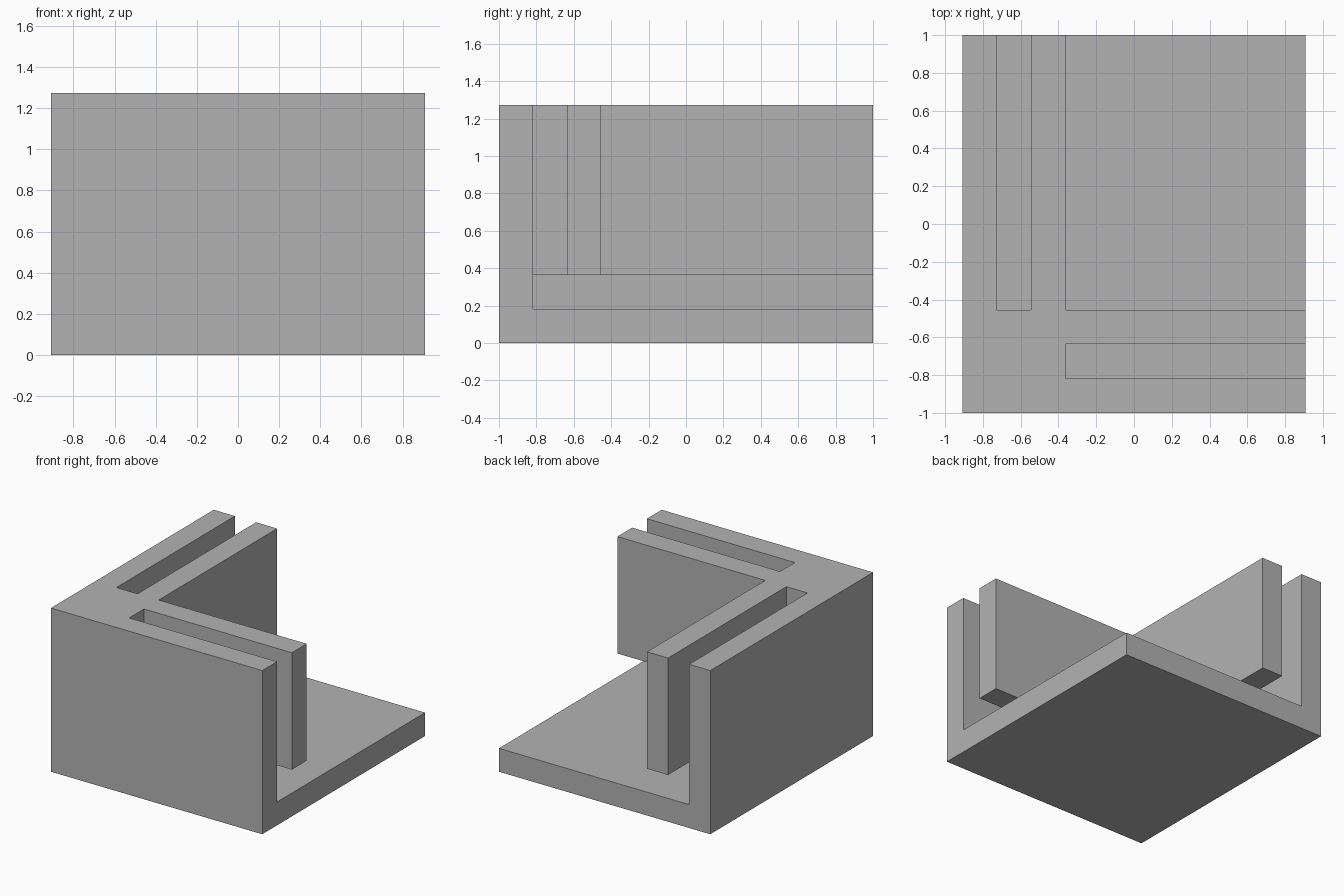
import bpy
import bmesh

U = 1 / 11            # module: the block is 20 x 22 x 14 modules
OVER = 1              # cutter overshoot beyond open sides
W, D, H = 10, 11, 14  # half width, half depth, height

default = bpy.data.objects.get("Cube")
if default:
    bpy.data.objects.remove(default, do_unlink=True)

grey = bpy.data.materials.new("plain grey")
grey.use_nodes = True
colour = (0.45, 0.45, 0.45, 1)
grey.diffuse_color = colour
grey.node_tree.nodes["Principled BSDF"].inputs["Base Color"].default_value = colour


def box(name, low, high):
    """Axis-aligned box between two corners given in modules."""
    bm = bmesh.new()
    bmesh.ops.create_cube(bm, size=1)
    for v in bm.verts:
        v.co = [U * (a if c < 0 else b) for c, a, b in zip(v.co, low, high)]
    mesh = bpy.data.meshes.new(name)
    bm.to_mesh(mesh)
    bm.free()
    mesh.materials.append(grey)
    obj = bpy.data.objects.new(name, mesh)
    bpy.context.collection.objects.link(obj)
    return obj


bracket = box("corner_bracket", (-W, -D, 0), (W, D, H))

# Openings run out through the left and back sides; the upper ones overlap the floor gap
right, back, top = W + OVER, D + OVER, H + OVER
cutters = [
    box("floor_gap_cutter", (-8, -9, 2), (right, back, 4)),
    box("inner_space_cutter", (-4, -5, 3), (right, back, top)),
    box("side_slot_cutter", (-8, -5, 3), (-6, back, top)),
    box("front_slot_cutter", (-4, -9, 3), (right, -7, top)),
]

bpy.ops.object.select_all(action='DESELECT')
bpy.context.view_layer.objects.active = bracket
bracket.select_set(True)
for cutter in cutters:
    mod = bracket.modifiers.new(cutter.name, 'BOOLEAN')
    mod.operation = 'DIFFERENCE'
    mod.solver = 'EXACT'
    mod.object = cutter
    bpy.ops.object.modifier_apply(modifier=mod.name)
    bpy.data.objects.remove(cutter, do_unlink=True)

# Merge leftover coplanar faces
bm = bmesh.new()
bm.from_mesh(bracket.data)
bmesh.ops.remove_doubles(bm, verts=bm.verts, dist=0.0001)
bmesh.ops.dissolve_limit(bm, angle_limit=0.01, verts=bm.verts, edges=bm.edges)
bm.to_mesh(bracket.data)
bm.free()
